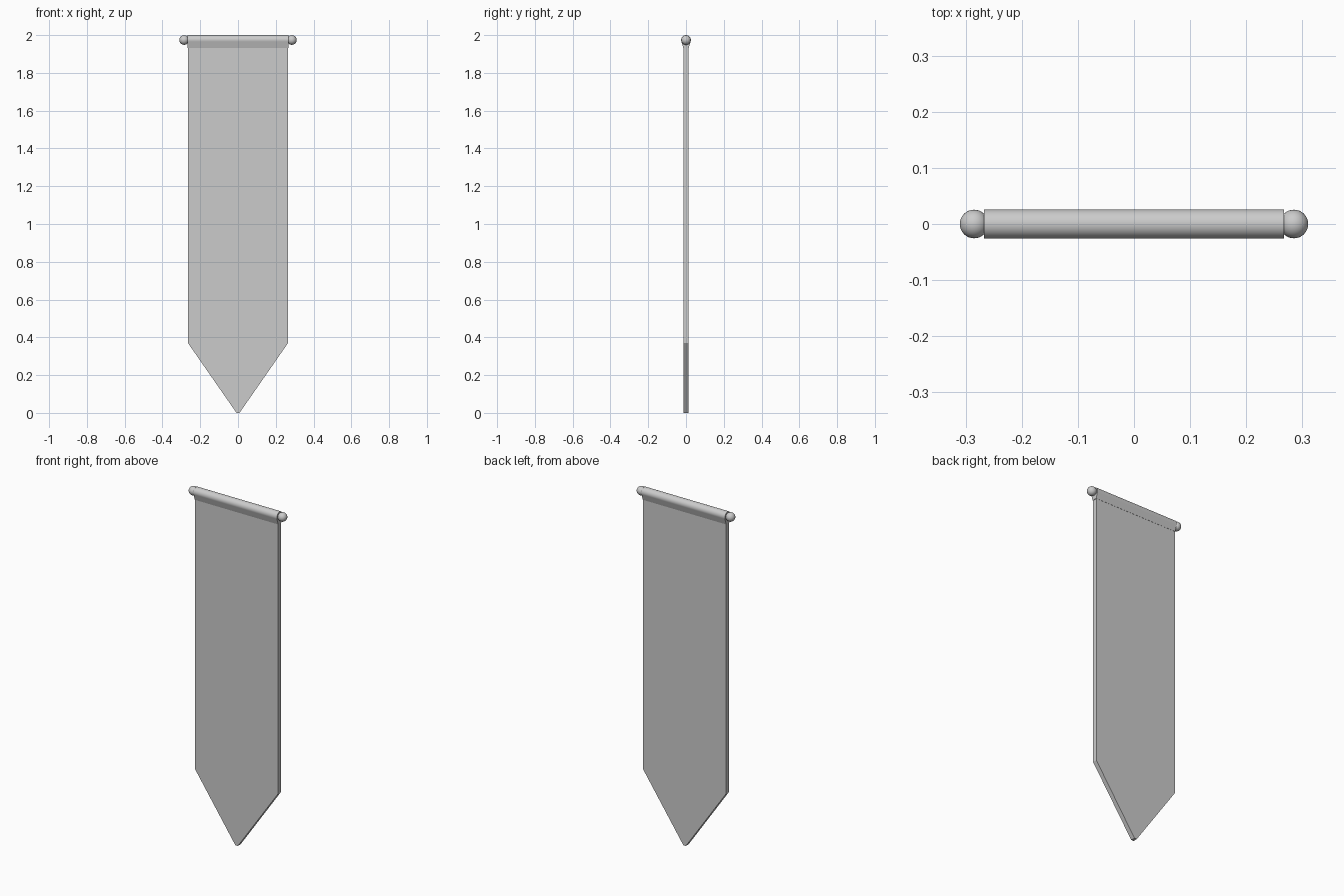
import bpy, bmesh, math

if "Cube" in bpy.data.objects:
    bpy.data.objects.remove(bpy.data.objects["Cube"])

def finish(bm, name, smooth=True):
    bmesh.ops.recalc_face_normals(bm, faces=bm.faces)
    me = bpy.data.meshes.new(name)
    bm.to_mesh(me)
    bm.free()
    ob = bpy.data.objects.new(name, me)
    bpy.context.collection.objects.link(ob)
    if smooth:
        bpy.ops.object.select_all(action='DESELECT')
        ob.select_set(True)
        bpy.context.view_layer.objects.active = ob
        bpy.ops.object.shade_smooth_by_angle(angle=math.radians(35))
    return ob

def prism(name, pts, vec, smooth=True):
    bm = bmesh.new()
    face = bm.faces.new([bm.verts.new(p) for p in pts])
    ext = bmesh.ops.extrude_face_region(bm, geom=[face], use_keep_orig=True)
    verts = [g for g in ext['geom'] if isinstance(g, bmesh.types.BMVert)]
    bmesh.ops.translate(bm, verts=verts, vec=vec)
    return finish(bm, name, smooth)

W, T, R, ZC = 0.265, 0.013, 0.026, 1.974

# Hanging cloth with a pointed, slightly blunted lower end
half = [(0.008, 0), (W, 0.37), (W, 1.94)]
outline = half + [(-x, z) for x, z in reversed(half)]
prism("banner_cloth", [(x, -T, z) for x, z in outline], (0, 2 * T, 0), False)

# Fabric sleeve: round over the top, tapering into the cloth
arc = [(R * math.cos(a), ZC + R * math.sin(a))
       for a in (math.radians(-20 + 220 * i / 28) for i in range(29))]
sleeve = arc + [(-T - 0.001, 1.931), (T + 0.001, 1.931)]
prism("rod_sleeve", [(-W - 0.002, y, z) for y, z in sleeve], (2 * W + 0.004, 0, 0))

# Ball finials at both ends of the rod
for side, label in ((-1, "left"), (1, "right")):
    bm = bmesh.new()
    bmesh.ops.create_uvsphere(bm, u_segments=32, v_segments=16, radius=0.0255)
    bmesh.ops.translate(bm, verts=bm.verts, vec=(side * 0.285, 0, ZC))
    finish(bm, label + "_finial")
